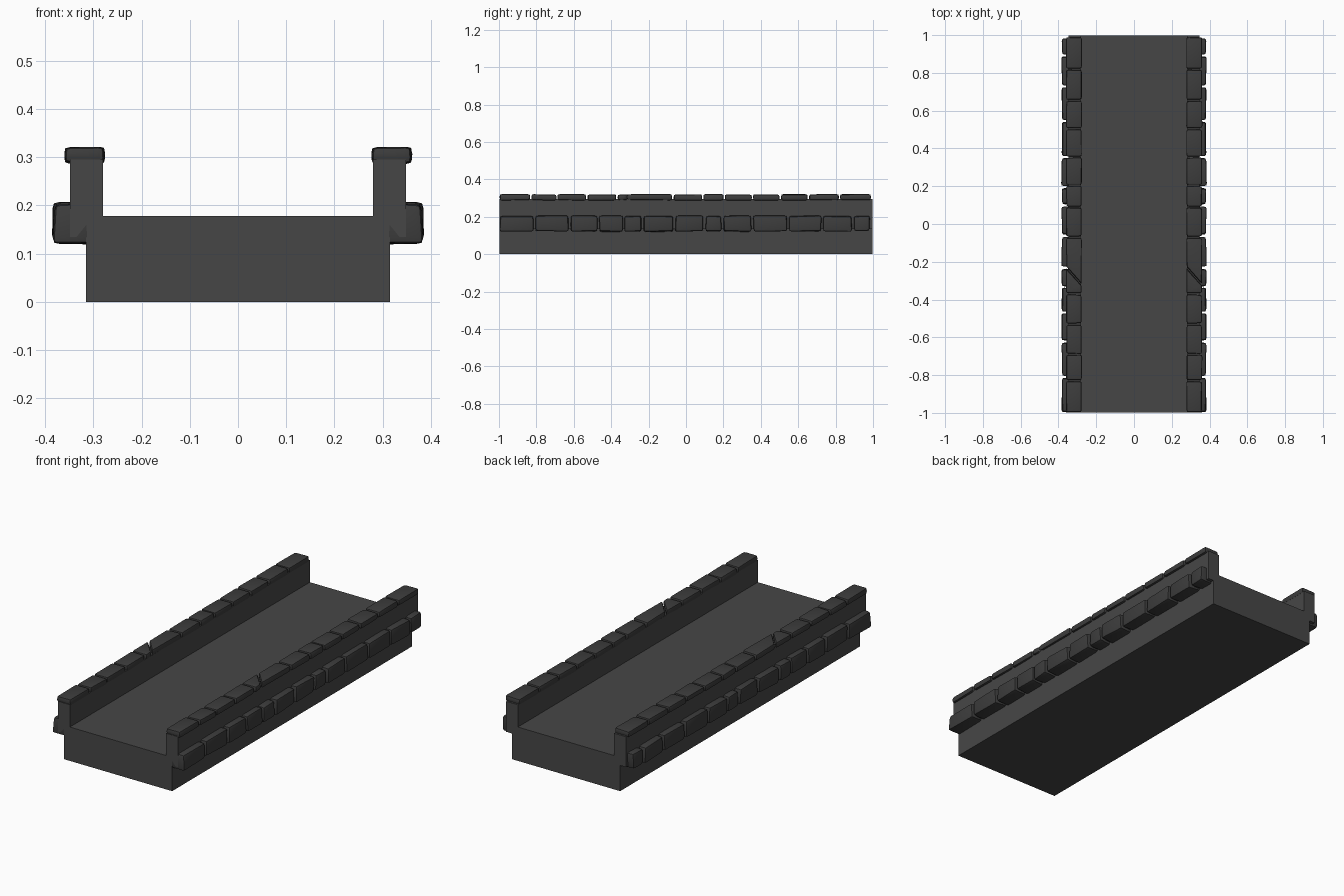
import bpy, bmesh, math, random
from mathutils import Vector

if "Cube" in bpy.data.objects:
    bpy.data.objects.remove(bpy.data.objects["Cube"])
random.seed(4)


def mat(name, v):
    m = bpy.data.materials.new(name)
    m.diffuse_color = (v, v, v, 1)
    m.use_nodes = True
    m.node_tree.nodes["Principled BSDF"].inputs["Base Color"].default_value = m.diffuse_color
    return m


grey = mat("dark grey", 0.062)
stone_grey = mat("stone grey", 0.046)


def finish(bm, name, material):
    bmesh.ops.recalc_face_normals(bm, faces=bm.faces)
    me = bpy.data.meshes.new(name)
    bm.to_mesh(me)
    bm.free()
    me.materials.append(material)
    ob = bpy.data.objects.new(name, me)
    bpy.context.collection.objects.link(ob)
    return ob


# Bridge body: one U-shaped section extruded along y
half = [(0.315, 0), (0.315, 0.135), (0.348, 0.135), (0.348, 0.295), (0.28, 0.295), (0.28, 0.178)]
profile = half + [(-x, z) for x, z in reversed(half)]
bm = bmesh.new()
face = bm.faces.new([bm.verts.new((x, -0.997, z)) for x, z in profile])
ext = bmesh.ops.extrude_face_region(bm, geom=[face])
bmesh.ops.translate(bm, vec=(0, 1.994, 0), verts=[v for v in ext["geom"] if isinstance(v, bmesh.types.BMVert)])
finish(bm, "bridge_body", grey)


# Worn stone block: jittered box with rounded edges
def stone(name, x0, x1, y0, y1, z0, z1, bevel, skew0=0, skew1=0, jit=0.004):
    bm = bmesh.new()
    bmesh.ops.create_cube(bm, size=1)
    for v in bm.verts:
        front = v.co.y < 0
        side = v.co.x * 2
        y = y0 + skew0 * side if front else y1 + skew1 * side
        v.co = Vector((x0 if v.co.x < 0 else x1, y, z0 if v.co.z < 0 else z1))
        # jitter inward only, so the outer size holds
        c = Vector(((x0 + x1) / 2, (y0 + y1) / 2, (z0 + z1) / 2))
        for i in range(3):
            v.co[i] -= math.copysign(random.uniform(0, jit), v.co[i] - c[i])
    bmesh.ops.bevel(bm, geom=list(bm.edges), offset=bevel, segments=2, profile=0.6, affect='EDGES')
    ob = finish(bm, name, stone_grey)
    bpy.context.view_layer.objects.active = ob
    ob.select_set(True)
    bpy.ops.object.shade_smooth_by_angle(angle=math.radians(40))
    ob.select_set(False)
    return ob


# Side stones, mirrored on both flanks
side_cuts = [-1, -.81, -.623, -.47, -.333, -.233, -.063, .10, .195, .355, .545, .73, .892, .987]
for i, (a, b) in enumerate(zip(side_cuts, side_cuts[1:])):
    ob = stone(f"side_stone_{i}", 0.30, 0.386, a + .002, b - .002, 0.119, 0.208, 0.013, jit=0.007)
    copy = bpy.data.objects.new(f"side_stone_left_{i}", ob.data.copy())
    bpy.context.collection.objects.link(copy)
    for v in copy.data.vertices:
        v.co.x *= -1
    copy.data.flip_normals()

# Cap stones, the same row repeated on both parapets; one joint is diagonal
cap_cuts = [-1, -.83, -.69, -.53, -.37, -.275, -.07, .09, .205, .355, .505, .655, .82, .992]
for i, (a, b) in enumerate(zip(cap_cuts, cap_cuts[1:])):
    s0 = -.045 if i == 5 else 0
    s1 = -.045 if i == 4 else 0
    ob = stone(f"cap_stone_{i}", 0.276, 0.362, a + .002, b - .002, 0.286, 0.322, 0.011, s0, s1)
    copy = bpy.data.objects.new(f"cap_stone_left_{i}", ob.data)
    copy.location.x = -0.637
    bpy.context.collection.objects.link(copy)
